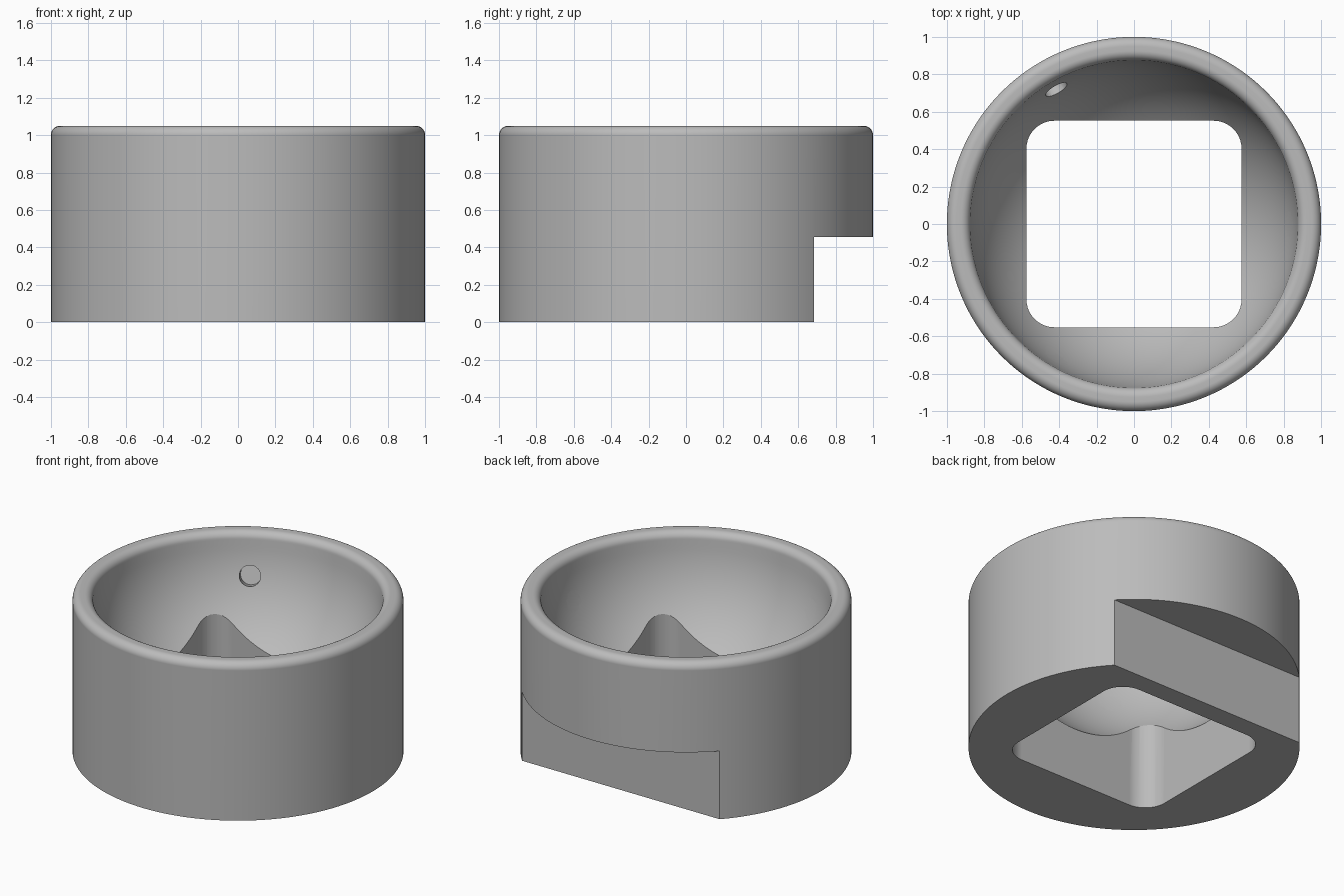
import bpy, bmesh
from math import sin, cos, pi, radians, asin, atan2, degrees
from mathutils import Vector, Matrix

if "Cube" in bpy.data.objects:
    bpy.data.objects.remove(bpy.data.objects["Cube"])

HEIGHT, FILLET = 1.05, 0.05
CAVITY_R, CAVITY_Z = 0.875, 1.05

grey = bpy.data.materials.new("plain grey")
grey.use_nodes = True
GREY = (0.5, 0.5, 0.5, 1)
grey.diffuse_color = GREY
grey.node_tree.nodes["Principled BSDF"].inputs["Base Color"].default_value = GREY


def make_object(name, bm):
    bmesh.ops.recalc_face_normals(bm, faces=bm.faces)
    mesh = bpy.data.meshes.new(name)
    bm.to_mesh(mesh)
    bm.free()
    mesh.materials.append(grey)
    obj = bpy.data.objects.new(name, mesh)
    bpy.context.collection.objects.link(obj)
    return obj


def arc(cx, cz, r, start, end, steps):
    angles = [radians(start + (end - start) * i / steps) for i in range(steps + 1)]
    return [(cx + r * cos(a), cz + r * sin(a)) for a in angles]


def lathe(name, profile, steps=144):
    bm = bmesh.new()
    verts = [bm.verts.new((r, 0, z)) for r, z in profile]
    edges = [bm.edges.new(pair) for pair in zip(verts, verts[1:])]
    bmesh.ops.spin(bm, geom=verts + edges, cent=(0, 0, 0), axis=(0, 0, 1),
                   angle=2 * pi, steps=steps, use_duplicate=False)
    bmesh.ops.remove_doubles(bm, verts=bm.verts, dist=0.0005)
    return make_object(name, bm)


def prism(name, outline, z0, z1):
    bm = bmesh.new()
    face = bm.faces.new([bm.verts.new((x, y, z0)) for x, y in outline])
    top = bmesh.ops.extrude_face_region(bm, geom=[face])["geom"]
    moved = [v for v in top if isinstance(v, bmesh.types.BMVert)]
    bmesh.ops.translate(bm, verts=moved, vec=(0, 0, z1 - z0))
    return make_object(name, bm)


# Cup body: rounded rim and a spherical bowl
rim_z = HEIGHT - FILLET
bowl_start = -degrees(asin((CAVITY_Z - rim_z) / CAVITY_R))
profile = [(0, 0), (1, 0)]
profile += arc(1 - FILLET, rim_z, FILLET, 0, 90, 8)
profile += arc(CAVITY_R + FILLET, rim_z, FILLET, 90, 180, 8)
profile += arc(0, CAVITY_Z, CAVITY_R, bowl_start, -90, 40)[1:-1]
profile += [(0, CAVITY_Z - CAVITY_R)]
cup = lathe("socket_cup", profile)

# Rounded rectangular opening through the floor
HX, HY, CORNER = 0.575, 0.552, 0.15
outline = []
for i, (sx, sy) in enumerate([(1, 1), (-1, 1), (-1, -1), (1, -1)]):
    outline += arc(sx * (HX - CORNER), sy * (HY - CORNER), CORNER,
                   90 * i, 90 * i + 90, 10)
cutters = [prism("floor_opening_cutter", outline, -0.2, 0.9)]

# Step across the lower back
cutters.append(prism("back_step_cutter",
                     [(-2, 0.685), (2, 0.685), (2, 2), (-2, 2)], -0.2, 0.455))

# Three blind bearing holes pointing away from the bowl centre
HOLE_R, HOLE_DEPTH, SPOT_R = 0.065, 0.09, 0.832
tilt = asin(SPOT_R / CAVITY_R)
for i in range(3):
    a = 2 * pi * i / 3
    axis = Vector((sin(tilt) * cos(a), sin(tilt) * sin(a), -cos(tilt)))
    centre = Vector((0, 0, CAVITY_Z)) + axis * CAVITY_R
    bm = bmesh.new()
    bmesh.ops.create_cone(bm, cap_ends=True, segments=32, radius1=HOLE_R,
                          radius2=HOLE_R, depth=2 * HOLE_DEPTH)
    bm.transform(Matrix.Translation(centre) @ axis.to_track_quat('Z', 'Y').to_matrix().to_4x4())
    cutters.append(make_object("bearing_hole_cutter", bm))

# Apply the cuts, then drop the cutters
bpy.context.view_layer.objects.active = cup
cup.select_set(True)
for cutter in cutters:
    cutter.hide_render = True
    mod = cup.modifiers.new("cut", 'BOOLEAN')
    mod.operation, mod.solver, mod.object = 'DIFFERENCE', 'EXACT', cutter
    bpy.ops.object.modifier_apply(modifier=mod.name)
    bpy.data.objects.remove(cutter)

# Smooth curved walls, crisp cut edges
bpy.ops.object.shade_smooth_by_angle(angle=radians(25))
weighted = cup.modifiers.new("even_shading", 'WEIGHTED_NORMAL')
weighted.keep_sharp = True
